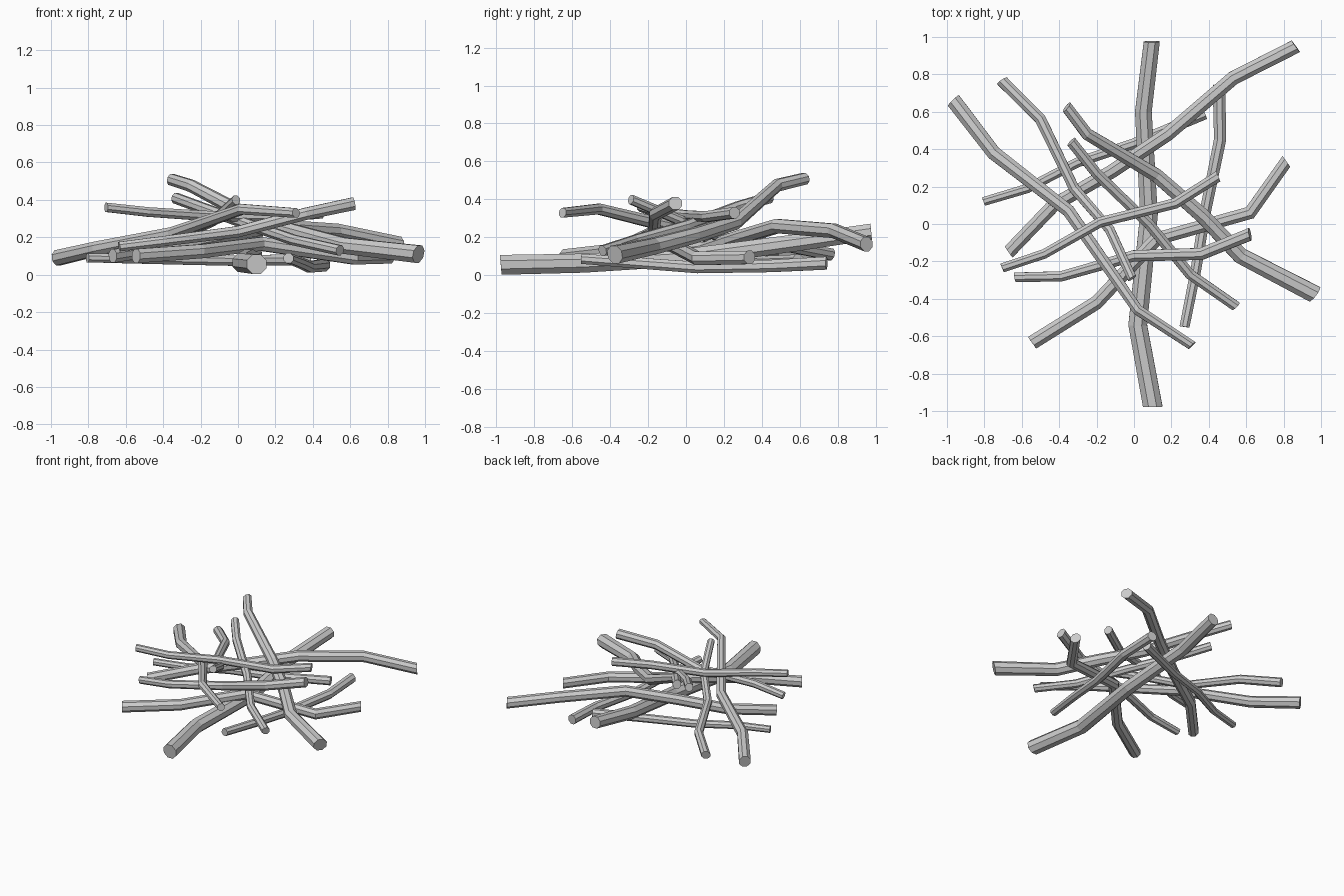
import bpy, bmesh, math
from mathutils import Vector

SIDES = 8


def stick(name, r0, r1, pts):
    """Tapered crooked stick; every ring is square to the overall direction."""
    pts = [Vector(p) for p in pts]
    axis = (pts[-1] - pts[0]).normalized()
    side = axis.cross(Vector((0, 0, 1))).normalized()
    up = side.cross(axis)
    bm = bmesh.new()
    rings = []
    for p in pts:
        t = (p - pts[0]).dot(axis) / (pts[-1] - pts[0]).length
        r = (r0 + (r1 - r0) * t) * 1.03
        ring = []
        for k in range(SIDES):
            a = 2 * math.pi * (k + 0.5) / SIDES
            ring.append(bm.verts.new(p + side * r * math.cos(a) + up * r * math.sin(a)))
        rings.append(ring)
    for a, b in zip(rings, rings[1:]):
        for k in range(SIDES):
            n = (k + 1) % SIDES
            bm.faces.new((a[k], a[n], b[n], b[k]))
    bm.faces.new(rings[0])
    bm.faces.new(rings[-1])
    bmesh.ops.recalc_face_normals(bm, faces=bm.faces)
    me = bpy.data.meshes.new(name)
    bm.to_mesh(me)
    bm.free()
    bpy.context.collection.objects.link(bpy.data.objects.new(name, me))


# thick lower branches
stick("base_branch", .055, .045, [(.1, -.975, .056), (.02, -.54, .065), (.08, .05, .1), (.05, .6, .175), (.095, .975, .23)])
stick("long_branch", .038, .04, [(-.67, -.15, .1), (-.43, .1, .14), (-.12, .28, .2), (.18, .48, .26), (.53, .78, .235), (.865, .95, .165)])
stick("leaning_branch", .05, .032, [(.965, -.375, .11), (.57, -.17, .155), (.37, .04, .21), (.12, .26, .28), (-.25, .48, .475), (-.36, .625, .51)])
stick("left_branch", .043, .027, [(-.965, .66, .09), (-.75, .38, .14), (-.35, .07, .22), (.02, -.46, .35), (.31, -.65, .33)])
stick("cross_branch", .04, .037, [(-.545, -.635, .1), (-.2, -.42, .125), (.12, -.08, .165), (.62, .06, .09), (.815, .335, .095)])
# thin low twigs
stick("low_left_twig", .025, .032, [(-.805, .12, .09), (-.57, .19, .085), (-.3, .33, .08), (0, .43, .075), (.38, .59, .08)])
stick("low_right_twig", .028, .036, [(.27, -.55, .088), (.33, -.25, .065), (.38, .06, .042), (.46, .45, .05), (.455, .74, .065)])
# thin upper twigs
stick("back_twig", .033, .026, [(-.705, .765, .11), (-.5, .56, .15), (-.32, .19, .2), (-.13, -.03, .29), (-.01, -.29, .4)])
stick("top_twig", .026, .031, [(-.705, -.235, .36), (-.48, -.16, .335), (-.18, .01, .315), (.22, .11, .31), (.45, .255, .33)])
stick("front_twig", .027, .036, [(-.635, -.285, .15), (-.39, -.28, .18), (0, -.17, .23), (.36, -.16, .325), (.62, -.055, .38)])
stick("middle_twig", .03, .029, [(-.335, .44, .41), (-.2, .27, .36), (.08, 0, .26), (.3, -.27, .185), (.545, -.44, .13)])
